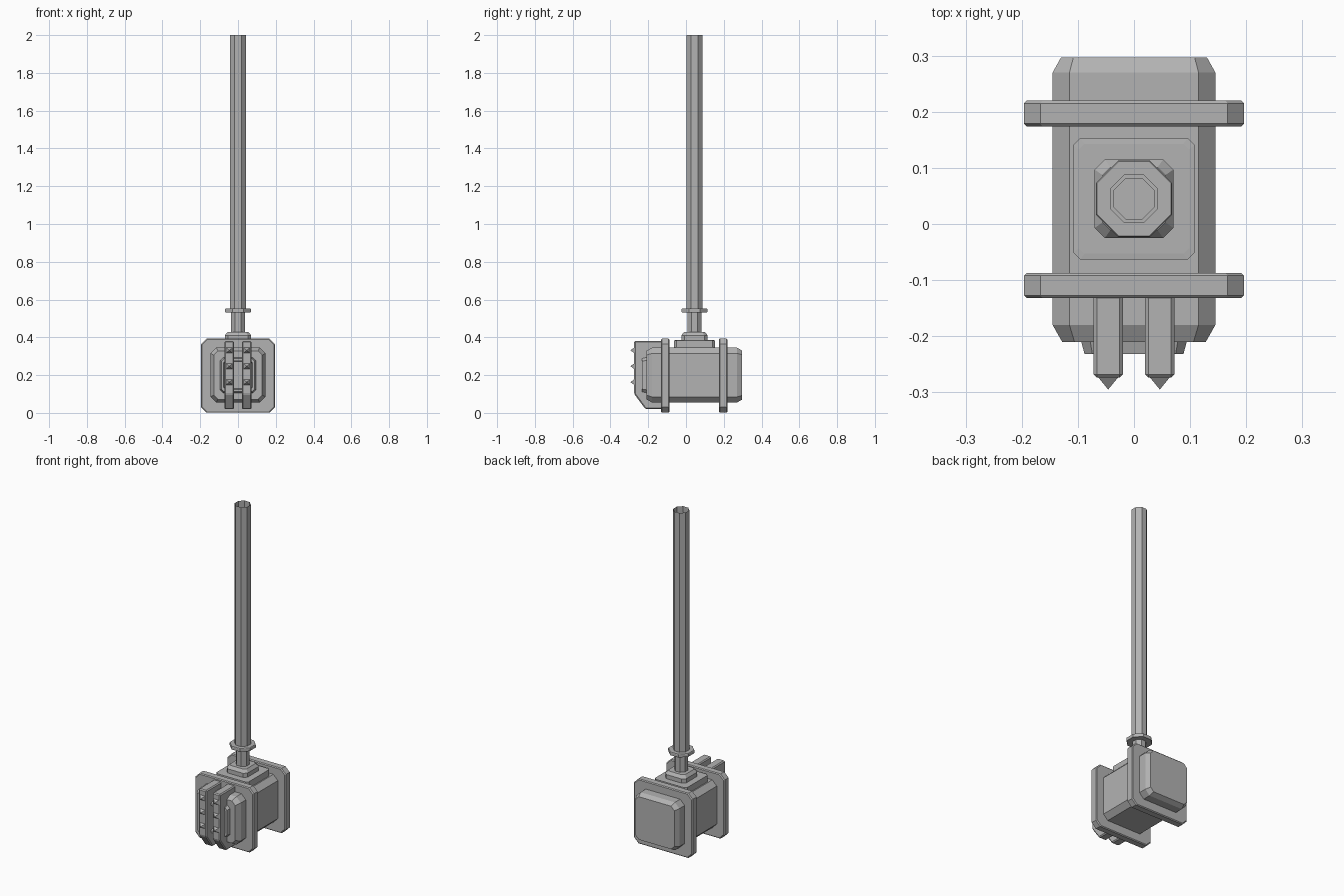
import bpy, bmesh, math

if "Cube" in bpy.data.objects:
    bpy.data.objects.remove(bpy.data.objects["Cube"])

# dark grey metal
metal = bpy.data.materials.new("dark_metal")
metal.diffuse_color = (.45, .45, .45, 1)
metal.use_nodes = True
metal.node_tree.nodes["Principled BSDF"].inputs["Base Color"].default_value = metal.diffuse_color


def make(name, verts, faces):
    me = bpy.data.meshes.new(name)
    me.from_pydata(verts, [], faces)
    me.materials.append(metal)
    bm = bmesh.new()
    bm.from_mesh(me)
    bmesh.ops.recalc_face_normals(bm, faces=bm.faces)
    bm.to_mesh(me)
    bm.free()
    ob = bpy.data.objects.new(name, me)
    bpy.context.collection.objects.link(ob)
    return ob


def loft(name, rings, axis, centre, caps=(True, True)):
    """Skin chamfered rectangles: (half width, half height, chamfer, position)."""
    verts, faces = [], []
    for w, h, c, p in rings:
        for a, b in ((w, h - c), (w - c, h), (c - w, h), (-w, h - c),
                     (-w, c - h), (c - w, -h), (w - c, -h), (w, c - h)):
            a, b = a + centre[0], b + centre[1]
            verts.append((a, p, b) if axis == 'Y' else (a, b, p))
    for r in range(len(rings) - 1):
        for i in range(8):
            j = (i + 1) % 8
            faces.append((r*8 + i, r*8 + j, r*8 + 8 + j, r*8 + 8 + i))
    if caps[0]:
        faces.append(tuple(range(8)))
    if caps[1]:
        faces.append(tuple(range(len(verts) - 8, len(verts))))
    return make(name, verts, faces)


def sq(r, c, p):
    return (r, r, c, p)


def octa(r, p):
    return (r, r, r * (2 - math.sqrt(2)), p)


HEAD = (0, 0.2)
NECK = (0, 0.045)

# hammer head with a raised, hollowed striking frame at the front
loft("head", [sq(.072, .008, -.212), sq(.076, .01, -.232), sq(.088, .014, -.232),
              sq(.094, .016, -.21), sq(.128, .022, -.21), sq(.145, .03, -.18),
              sq(.145, .03, .27), sq(.130, .022, .297)], 'Y', HEAD)

# two flanges around the head
for name, y0, y1 in (("front_flange", -.132, -.087), ("back_flange", .174, .22)):
    e = .005
    loft(name, [sq(.191, .028, y0), sq(.196, .029, y0 + e),
                sq(.196, .029, y1 - e), sq(.191, .028, y1)], 'Y', (0, .197))

# stepped neck base
loft("neck_plate", [sq(.108, .012, .335), sq(.108, .012, .384),
                    sq(.098, .01, .385)], 'Z', NECK)
loft("neck_block", [sq(.07, .018, .38), sq(.07, .018, .41), sq(.056, .014, .428),
                    sq(.028, .005, .428)], 'Z', NECK)

# octagonal shaft, an open tube flaring from a narrower root, and its ring
loft("shaft", [octa(.036, .42), octa(.036, .545), octa(.042, .545), octa(.042, 2)],
     'Z', NECK, (False, False))
loft("shaft_ring", [octa(.036, .532), octa(.066, .532), octa(.068, .535),
                    octa(.068, .549), octa(.066, .552), octa(.042, .552)],
     'Z', NECK, (False, False))

# two front fins, each with three small spikes
profile = [(-.11, .38), (-.274, .38), (-.274, .1), (-.215, .02), (-.11, .02)]
n = len(profile)
for side, s in (("left", -1), ("right", 1)):
    cx = s * .046
    verts = [(cx + d, y, z) for d in (-.026, .026) for y, z in profile]
    faces = [tuple(range(n)), tuple(range(n, 2*n))]
    faces += [(i, (i + 1) % n, n + (i + 1) % n, n + i) for i in range(n)]
    fin = make(side + "_fin", verts, faces)
    bev = fin.modifiers.new("bevel", 'BEVEL')
    bev.width = .006
    bev.segments = 1
    for i, z in enumerate((.163, .247, .331)):
        base = [(cx + a*.018, -.273, z + b*.015)
                for a, b in ((-1, -1), (1, -1), (1, 1), (-1, 1))]
        make(f"{side}_spike_{i + 1}", base + [(cx, -.295, z)],
             [(0, 1, 2, 3), (0, 1, 4), (1, 2, 4), (2, 3, 4), (3, 0, 4)])
